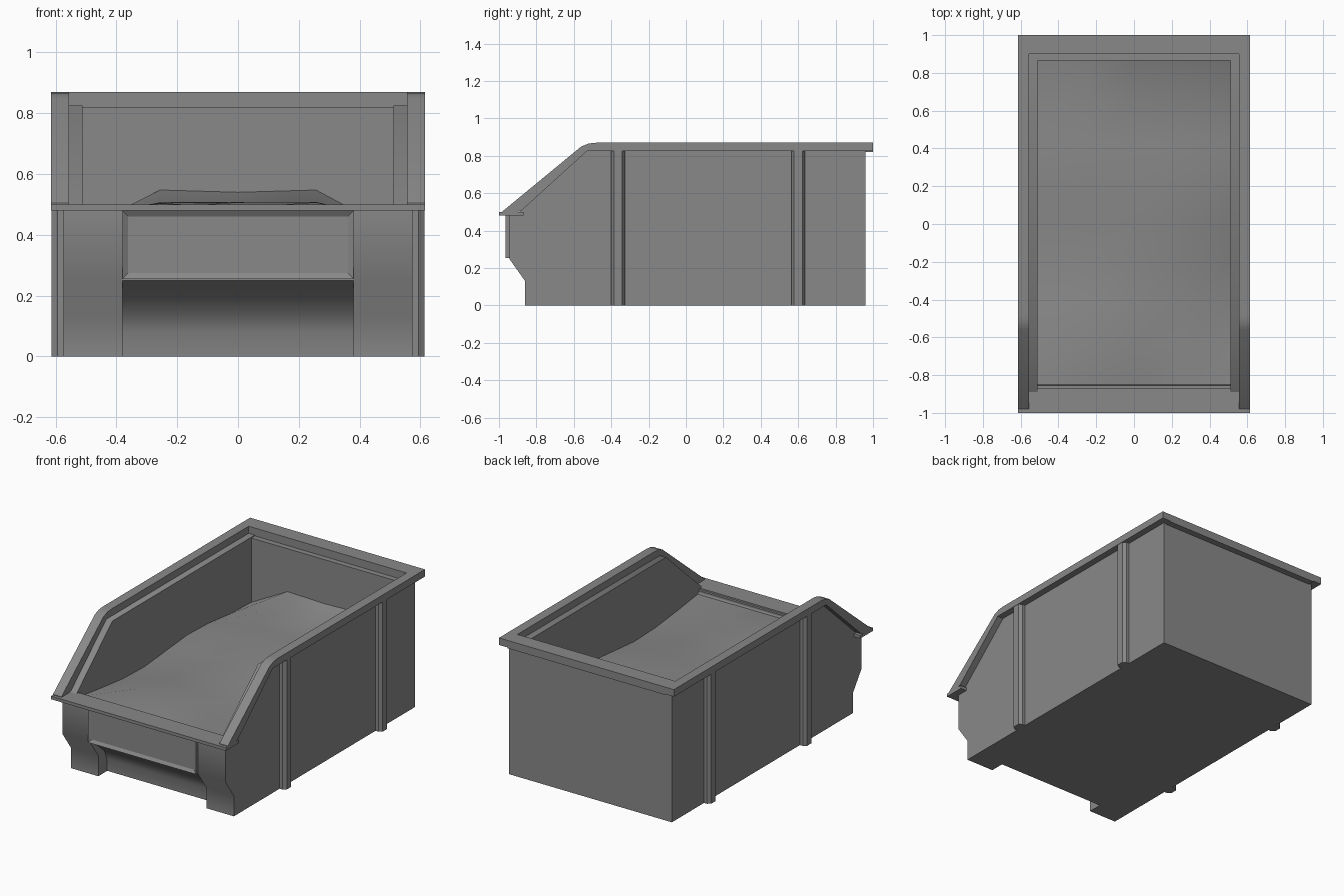
import bpy
import bmesh
import math

default = bpy.data.objects.get("Cube")
if default:
    bpy.data.objects.remove(default)

grey = bpy.data.materials.new("bin grey")
grey.use_nodes = True
colour = (0.25, 0.25, 0.25, 1)
grey.diffuse_color = colour
grey.node_tree.nodes["Principled BSDF"].inputs["Base Color"].default_value = colour


def finish(name, bm, smooth=0):
    bmesh.ops.recalc_face_normals(bm, faces=bm.faces)
    mesh = bpy.data.meshes.new(name)
    bm.to_mesh(mesh)
    bm.free()
    mesh.materials.append(grey)
    if smooth:
        mesh.shade_smooth()
        mesh.set_sharp_from_angle(angle=math.radians(smooth))
    obj = bpy.data.objects.new(name, mesh)
    bpy.context.collection.objects.link(obj)
    return obj


def prism(name, outline, direction, smooth=0):
    """Closed 3D outline extruded along a direction."""
    bm = bmesh.new()
    face = bm.faces.new([bm.verts.new(p) for p in outline])
    new = bmesh.ops.extrude_face_region(bm, geom=[face])["geom"]
    bmesh.ops.translate(bm, vec=direction, verts=[v for v in new if isinstance(v, bmesh.types.BMVert)])
    return finish(name, bm, smooth)


def side_profile(name, yz, x0, x1, smooth=0):
    return prism(name, [(x0, y, z) for y, z in yz], (x1 - x0, 0, 0), smooth)


def box(name, x0, x1, y0, y1, z0, z1):
    return side_profile(name, [(y0, z0), (y1, z0), (y1, z1), (y0, z1)], x0, x1)


LIP = 0.5
RIM_LOW, RIM_TOP = 0.825, 0.87
wall = [(0.96, 0), (0.96, RIM_LOW), (-0.53, RIM_LOW), (-0.89, LIP), (-0.945, 0.48),
        (-0.945, 0.25), (-0.86, 0.13), (-0.86, 0)]
rail = [(1, RIM_LOW), (1, RIM_TOP), (-0.48, RIM_TOP), (-0.52, 0.866), (-0.56, 0.85),
        (-0.98, LIP + 0.004), (-0.98, LIP - 0.015), (-0.945, 0.485), (-0.88, LIP + 0.007), (-0.53, RIM_LOW)]
foot = [(-0.7, 0), (-0.7, 0.2), (-0.855, 0.48), (-0.945, 0.48),
        (-0.945, 0.25), (-0.86, 0.13), (-0.86, 0)]

# Side walls, rails, feet and ribs, on both sides
for s, side in ((1, "left"), (-1, "right")):
    side_profile(f"{side}_wall", wall, s * 0.512, s * 0.573, 50)
    side_profile(f"{side}_rail", rail, s * 0.555, s * 0.615, 25)
    side_profile(f"{side}_foot", foot, s * 0.38, s * 0.512, 50)
    for y, place in ((-0.363, "front"), (0.6, "rear")):
        rib = [(0.57, -0.037), (0.593, -0.037), (0.613, -0.022),
               (0.613, 0.022), (0.593, 0.037), (0.57, 0.037)]
        prism(f"{side}_{place}_rib", [(s * x, y + d, 0) for x, d in rib], (0, 0, RIM_LOW))

# Back wall, back rail and floor
box("back_wall", -0.512, 0.512, 0.865, 0.96, 0, 0.82)
box("back_rail", -0.555, 0.555, 0.9, 1, RIM_LOW - 0.005, RIM_TOP)
box("floor", -0.512, 0.512, -0.77, 0.865, 0, 0.04)

# Curved hollow below the front panel
hollow = [(-0.7, 0), (-0.7, 0.2), (-0.855, 0.48), (-0.945, 0.48), (-0.945, 0.25),
          (-0.87, 0.2), (-0.8, 0.14), (-0.775, 0.08), (-0.77, 0)]
side_profile("front_wall", hollow, -0.38, 0.38, 50)

# Front lip, and the step just inside it
lip = [(-1, LIP), (-1, 0.48), (-0.87, 0.48), (-0.87, LIP)]
side_profile("front_lip", lip, -0.615, 0.615)
box("front_step", -0.512, 0.512, -0.88, -0.855, 0.4, 0.49)

# Label panel with a recessed field
bm = bmesh.new()
corners = [(-0.38, 0.255), (0.38, 0.255), (0.38, 0.48), (-0.38, 0.48)]
front = bm.faces.new([bm.verts.new((x, -0.965, z)) for x, z in corners])
new = bmesh.ops.extrude_face_region(bm, geom=[front])["geom"]
bmesh.ops.translate(bm, vec=(0, 0.022, 0), verts=[v for v in new if isinstance(v, bmesh.types.BMVert)])
bmesh.ops.recalc_face_normals(bm, faces=bm.faces)
front = min(bm.faces, key=lambda f: f.calc_center_median().y)
bmesh.ops.inset_region(bm, faces=[front], thickness=0.027)
bmesh.ops.translate(bm, vec=(0, 0.012, 0), verts=front.verts)
finish("label_panel", bm)

# Loose contents: a soft heap, lower along the side walls
bm = bmesh.new()
bmesh.ops.create_grid(bm, x_segments=4, y_segments=8, size=1)
for v in bm.verts:
    u, w = v.co.x, v.co.y
    edge = 0.43 + 0.02 * math.sin(5 * w)
    heap = 0.49 + 0.02 * math.sin(4 * w + 2 * u)
    z = edge if abs(u) > 0.9 else heap
    if w > 0.9 and abs(u) < 0.9:
        z = 0.54 + 0.03 * u * u
    if w < -0.9:
        z = 0.47
    v.co = (u * 0.513, 0.005 + w * 0.861, z)
finish("contents", bm, 60)
